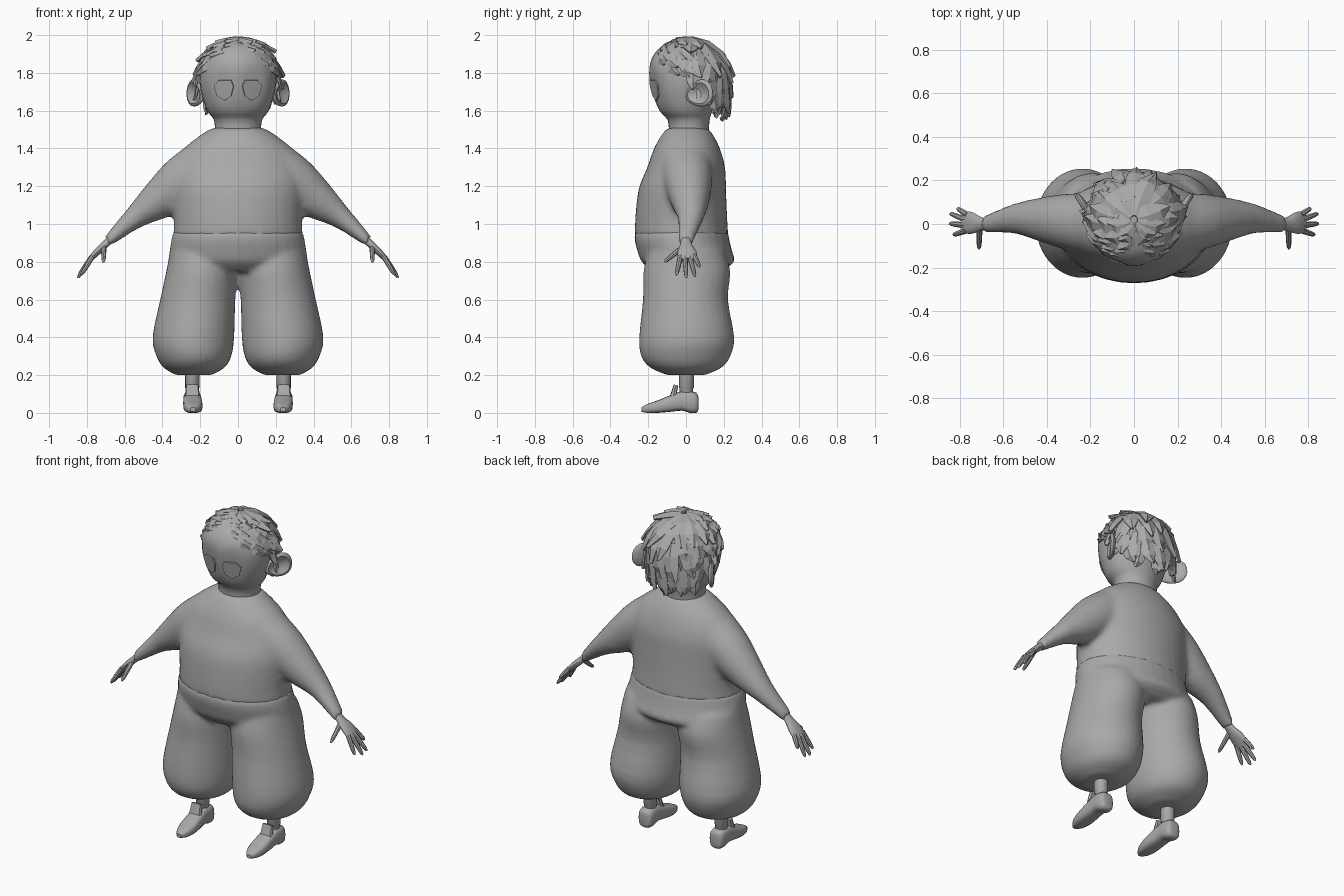
import bpy, bmesh, math, random
from mathutils import Vector
from mathutils.bvhtree import BVHTree

if "Cube" in bpy.data.objects:
    bpy.data.objects.remove(bpy.data.objects["Cube"])

random.seed(4)
grey = bpy.data.materials.new("plain grey")
grey.diffuse_color = (0.4, 0.4, 0.4, 1)
grey.use_nodes = True
grey.node_tree.nodes["Principled BSDF"].inputs["Base Color"].default_value = grey.diffuse_color


def finish(name, bm, smooth=True, mirror=False):
    bmesh.ops.recalc_face_normals(bm, faces=bm.faces[:])
    me = bpy.data.meshes.new(name)
    bm.to_mesh(me)
    bm.free()
    me.materials.append(grey)
    ob = bpy.data.objects.new(name, me)
    bpy.context.collection.objects.link(ob)
    if smooth:
        bpy.ops.object.select_all(action='DESELECT')
        ob.select_set(True)
        bpy.context.view_layer.objects.active = ob
        bpy.ops.object.shade_smooth_by_angle(angle=math.radians(40))
    if mirror:
        ob.modifiers.new("mirror", 'MIRROR').use_mirror_merge = False
    return ob


def blend(ob, voxel):
    """Fuse overlapping lofts into one soft garment."""
    m = ob.modifiers.new("fuse", 'REMESH')
    m.mode = 'VOXEL'
    m.voxel_size = voxel
    m.use_smooth_shade = True
    s = ob.modifiers.new("soften", 'SMOOTH')
    s.factor, s.iterations = 0.5, 5


def zring(z, x0, x1, y0, y1):
    return (Vector(((x0 + x1) / 2, (y0 + y1) / 2, z)),
            Vector(((x1 - x0) / 2, 0, 0)), Vector((0, (y1 - y0) / 2, 0)))


def sym(z, hw, y0, y1):
    return zring(z, -hw, hw, y0, y1)


def yring(y, cx, hw, z0, z1):
    return (Vector((cx, y, (z0 + z1) / 2)), Vector((hw, 0, 0)), Vector((0, 0, (z1 - z0) / 2)))


def limb(pts):
    """Rings along a path of (x, y, z, depth radius, height radius)."""
    d = (Vector(pts[-1][:3]) - Vector(pts[0][:3])).normalized()
    u = (Vector((0, 1, 0)) - d * d.y).normalized()
    v = d.cross(u)
    return [(Vector(p[:3]), u * p[3], v * p[4]) for p in pts]


def loft(bm, rings, n=24, sub=3, s=1, power=1.0):
    """Closed skin over elliptical rings, rounded between them by a spline."""
    full = []
    for i in range(len(rings) - 1):
        p = [rings[max(0, min(len(rings) - 1, i + k))] for k in (-1, 0, 1, 2)]
        for j in range(sub):
            t = j / sub
            full.append([0.5 * (2 * b + (c - a) * t + (2 * a - 5 * b + 4 * c - d) * t * t
                                + (3 * b - a - 3 * c + d) * t ** 3) for a, b, c, d in zip(*p)])
    full.append(rings[-1])
    loops = []
    for c, u, v in full:
        loop = []
        for k in range(n):
            a = 2 * math.pi * k / n
            ca, sa = math.cos(a), math.sin(a)
            q = c + u * math.copysign(abs(ca) ** power, ca) + v * math.copysign(abs(sa) ** power, sa)
            loop.append(bm.verts.new((q.x * s, q.y, q.z)))
        loops.append(loop)
    for a, b in zip(loops, loops[1:]):
        for k in range(n):
            bm.faces.new((a[k], a[(k + 1) % n], b[(k + 1) % n], b[k]))
    bm.faces.new(loops[0])
    bm.faces.new(loops[-1])


# Sweater: torso and both sleeves
bm = bmesh.new()
loft(bm, [sym(.93, .345, -.27, .225), sym(1, .34, -.27, .22), sym(1.1, .345, -.263, .215),
          sym(1.2, .35, -.247, .212), sym(1.3, .34, -.205, .207), sym(1.4, .285, -.17, .18),
          sym(1.47, .2, -.13, .145), sym(1.51, .135, -.1, .115)], n=32)
for s in (1, -1):
    loft(bm, limb([(.18, .0, 1.32, .14, .13), (.3, .01, 1.225, .13, .13), (.42, .02, 1.125, .103, .105),
                   (.545, .025, 1.035, .07, .062), (.66, .005, .935, .046, .036),
                   (.69, .0, .905, .038, .03)]), s=s)
blend(finish("sweater", bm), .018)

# Trousers: hips and two baggy legs
bm = bmesh.new()
loft(bm, [sym(.75, .33, -.18, .19), sym(.8, .365, -.235, .255), sym(.86, .362, -.258, .243),
          sym(.92, .352, -.273, .229), sym(.965, .342, -.268, .222)], n=32)
for s in (1, -1):
    loft(bm, [zring(.86, .0, .36, -.2, .2), zring(.75, .0, .38, -.225, .235),
              zring(.6, .014, .412, -.228, .222), zring(.4, .02, .453, -.248, .256),
              zring(.3, .035, .432, -.238, .235), zring(.24, .07, .395, -.19, .19),
              zring(.2, .14, .33, -.1, .1)], n=32, s=s)
blend(finish("trousers", bm), .014)

# Head and neck
bm = bmesh.new()
loft(bm, [sym(1.47, .122, -.09, .12), sym(1.55, .127, -.097, .125), sym(1.6, .163, -.14, .14),
          sym(1.7, .195, -.18, .17), sym(1.8, .205, -.195, .195), sym(1.88, .185, -.18, .19),
          sym(1.94, .13, -.13, .14), sym(1.97, .06, -.06, .08)], n=32)
for v in bm.verts:                       # shallow eye sockets
    if v.co.y < 0:
        r = math.hypot((abs(v.co.x) - .075) / .07, (v.co.z - 1.74) / .11)
        v.co.y += .014 * max(0, 1 - r * r)
bm.normal_update()
skull = BVHTree.FromBMesh(bm)
finish("head", bm)

# Eyes: thin plates laid on the face
bm = bmesh.new()
outline = [(.022, 1.73), (.035, 1.762), (.1, 1.762), (.125, 1.735), (.11, 1.68), (.07, 1.655), (.035, 1.678)]
pts = []
for x, z in [(.073, 1.715)] + outline:
    hit = skull.ray_cast(Vector((x, -1, z)), Vector((0, 1, 0)))[0]
    pts.append(bm.verts.new((x, hit.y - .005, z)))
for i in range(1, 8):
    bm.faces.new((pts[0], pts[i], pts[i % 7 + 1]))
eye = finish("eye", bm, smooth=False, mirror=True)
eye.modifiers.new("thickness", 'SOLIDIFY').thickness = .008

# Ears: flattened balls with a hollow outer side
bm = bmesh.new()
bmesh.ops.create_uvsphere(bm, u_segments=20, v_segments=14, radius=1)
along, out = Vector((.52, .85, .2)).normalized(), Vector((.85, -.52, 0))
up = out.cross(along)
for v in bm.verts:
    a, b, t = v.co
    r = math.hypot(a, b)
    if t > 0:
        t -= 1.5 * max(0, 1 - (r / .8) ** 2)
    b *= 1 + .25 * a
    v.co = Vector((.225, .07, 1.69)) + along * a * .085 + up * b * .07 + out * t * .022
finish("ear", bm, mirror=True)

# Hands: palm, four fingers and a thumb
bm = bmesh.new()
loft(bm, limb([(.67, 0, .925, .026, .022), (.705, 0, .89, .032, .02), (.745, .005, .853, .05, .019),
               (.785, .008, .81, .05, .013)]), n=14)
for base, tip in (((.77, -.03, .83), (.83, -.05, .73)), ((.775, -.006, .825), (.848, .002, .715)),
                  ((.775, .02, .825), (.845, .048, .722)), ((.765, .042, .835), (.812, .072, .772)),
                  ((.71, -.015, .88), (.712, -.115, .798))):
    a, b = Vector(base), Vector(tip)
    loft(bm, limb([(*a.lerp(b, t), r, r) for t, r in ((0, .014), (.5, .013), (.88, .01), (1, .004))]),
         n=8, sub=2)
finish("hand", bm, mirror=True)

# Ankles
bm = bmesh.new()
loft(bm, [zring(z, .242 - r, .242 + r, -r, r + .004)
          for z, r in ((.05, .034), (.128, .034), (.134, .038), (.25, .038))], n=16, sub=1)
finish("ankle", bm, mirror=True)

# Shoes: pointed toe, raised arch and heel
bm = bmesh.new()
loft(bm, [yring(.065, .242, .028, .015, .085), yring(.055, .242, .042, 0, .107),
          yring(.02, .242, .048, 0, .115), yring(-.02, .242, .047, .012, .115),
          yring(-.08, .24, .05, .006, .095), yring(-.15, .238, .05, 0, .066),
          yring(-.205, .238, .036, 0, .047), yring(-.235, .238, .014, .006, .03)],
     n=16, sub=2, power=.65)
finish("shoe", bm, mirror=True)

# Shoe tongues
bm = bmesh.new()
loft(bm, [(Vector((.242, -.07, .08)), Vector((.04, 0, 0)), Vector((0, .016, -.006))),
          (Vector((.242, -.053, .147)), Vector((.034, 0, 0)), Vector((0, .012, -.004)))],
     n=8, sub=1, power=.5)
finish("shoe_tongue", bm, mirror=True)


# Hair: rows of pointed locks laid from crown to hairline
def scalp(az, el, lift):
    a, e = math.radians(az), math.radians(el)
    r = math.cos(e) if el > 0 else math.cos(e * .55)
    return Vector((math.sin(a) * r * (.2 + lift), .02 + math.cos(a) * r * (.2 + lift),
                   1.76 + math.sin(e) * (.212 + (lift if el > 0 else 0))))


def hairline(az):
    keys = [(0, -72), (50, -62), (75, -25), (95, 0), (130, 12), (180, 40)]
    for (a, p), (b, q) in zip(keys, keys[1:]):
        if abs(az) <= b:
            return p + (q - p) * (abs(az) - a) / (b - a)
    return keys[-1][1]


bm = bmesh.new()
for t0, t1, count, width in ((0, .42, 8, .05), (.15, .55, 13, .047), (.35, .75, 16, .045),
                             (.55, .92, 17, .042), (.68, 1.03, 18, .036)):
    for i in range(count):
        az = -180 + 360 * (i + .5 + random.uniform(-.25, .25)) / count
        low = hairline(az)
        e0, e1 = 86 + (low - 86) * t0, 86 + (low - 86) * (t1 + random.uniform(-.06, .04))
        # front locks sweep away from the middle parting
        turn = -math.copysign(22, az) if abs(az) > 100 else random.uniform(-14, 14)
        tip = random.uniform(.012, .04) if abs(az) < 100 else random.uniform(.01, .02)
        path = [scalp(az + turn * t * t, e0 + (e1 - e0) * t, .008 + tip * t * t) for t in (0, .35, .7, 1)]
        mid = path[1]
        normal = (mid - Vector((0, .02, 1.74))).normalized()
        side = normal.cross(path[3] - path[0]).normalized()
        rows = []
        for p, w in zip(path, (.6, 1, .8, .08)):
            rows.append([bm.verts.new(p + side * width * w * k + normal * (.008 if k == 0 else -.004))
                         for k in (-1, 0, 1)])
        for a, b in zip(rows, rows[1:]):
            for k in (0, 1):
                bm.faces.new((a[k], a[k + 1], b[k + 1], b[k]))
hair = finish("hair", bm, smooth=False)
thick = hair.modifiers.new("thickness", 'SOLIDIFY')
thick.thickness, thick.offset = .012, 0
